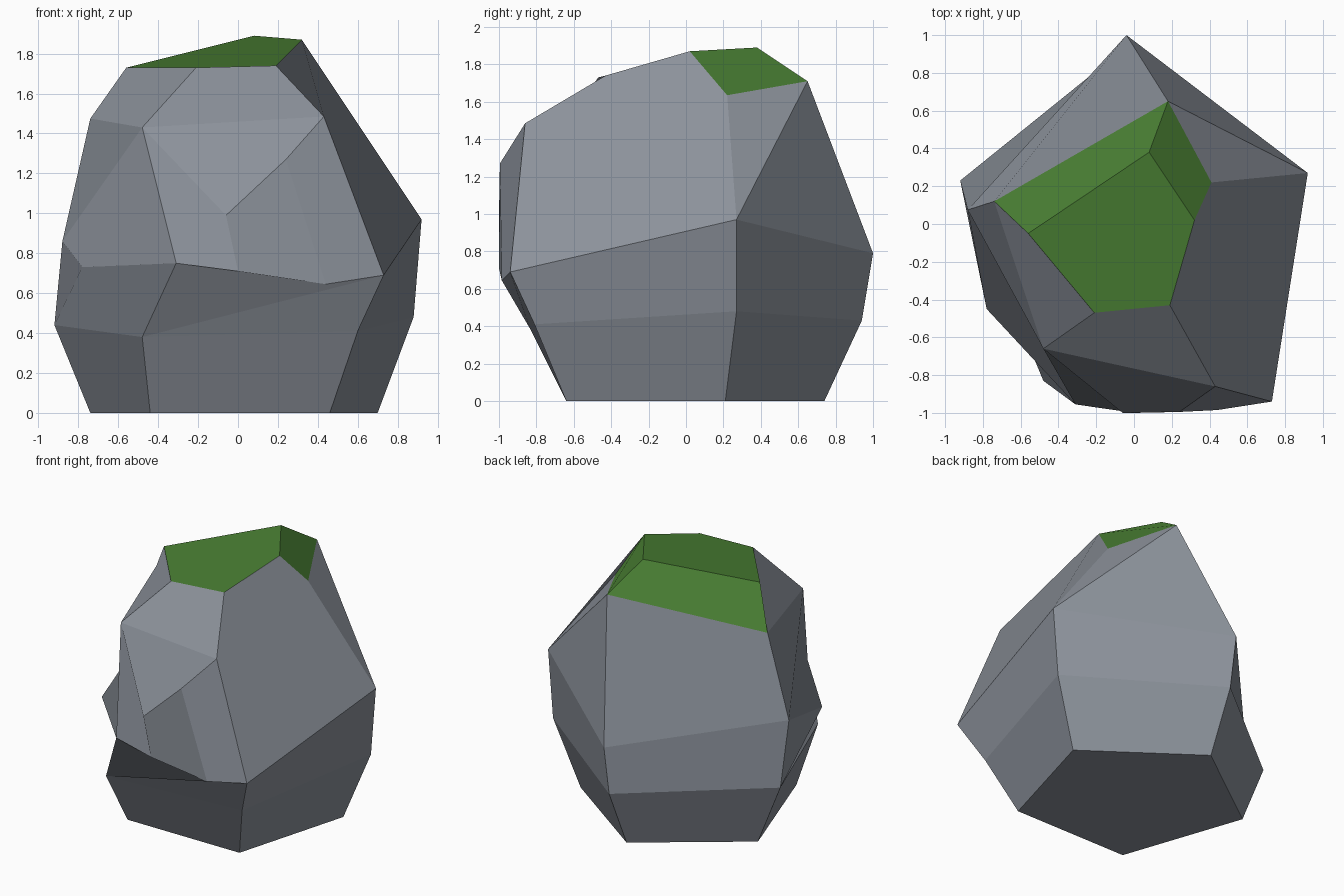
import bpy, bmesh

if "Cube" in bpy.data.objects:
    bpy.data.objects.remove(bpy.data.objects["Cube"])

def material(name, rgb):
    m = bpy.data.materials.new(name)
    m.diffuse_color = (*rgb, 1)
    m.use_nodes = True
    m.node_tree.nodes["Principled BSDF"].inputs["Base Color"].default_value = m.diffuse_color
    return m

# Three five-cornered rings: front right, right, back, left, front left
base = [(.46, -.64, 0), (.70, .21, 0), (-.04, .74, 0), (-.74, .23, 0), (-.44, -.64, 0)]
belly = [(.60, -.81, .41), (.88, .27, .48), (-.04, .94, .43), (-.92, .23, .44), (-.48, -.83, .38)]
shoulder = [(.73, -.94, .69), (.92, .27, .97), (-.04, 1, .79), (-.88, .075, .86), (-.31, -.955, .75)]

# Corners of the chipped front and the crown
corners = {
    "k": (-.78, -.45, .73),                              # left chip
    "p": (.44, -.985, .645), "q": (0, -1, .71),          # front chip
    "n": (-.06, -1, .99), "t": (.24, -.995, 1.27),
    "u": (-.48, -.66, 1.43), "v": (.43, -.86, 1.485),    # brow
    "A": (.18, .65, 1.71), "B": (.08, .38, 1.89), "C": (.41, .22, 1.635),
    "D": (.32, .02, 1.87), "E": (.19, -.43, 1.74), "F": (-.21, -.47, 1.73),
    "G": (-.56, -.05, 1.73), "H": (-.74, .12, 1.475),
}

bm = bmesh.new()
b, m, s = ([bm.verts.new(p) for p in ring] for ring in (base, belly, shoulder))
V = {key: bm.verts.new(p) for key, p in corners.items()}
V.update({str(i): v for i, v in enumerate(s)})           # digits = shoulder corners

# Lower stone: underside, foot band and belly band
bm.faces.new(b[::-1])
for i in range(5):
    j = (i + 1) % 5
    bm.faces.new((b[i], b[j], m[j], m[i]))
    if i < 3:
        bm.faces.new((m[i], m[j], s[j], s[i]))
bm.faces.new((m[3], V["k"], s[3]))
bm.faces.new((m[3], m[4], s[4], V["k"]))
bm.faces.new((m[4], m[0], s[0]))
bm.faces.new((m[4], s[0], V["p"], V["q"], s[4]))

# Upper facets, then the three crown facets
for facet in ("3k4u", "3uH", "HuFG", "u4qn", "untv", "vtp0", "tnqp", "uvEF",
              "01CDEv", "12A", "1AC", "23HA", "BGFED", "BAHG", "ABDC"):
    bm.faces.new([V[c] for c in facet])
bmesh.ops.recalc_face_normals(bm, faces=bm.faces)

# Moss covers only the crown facets
for f in bm.faces:
    f.material_index = int(min(v.co.z for v in f.verts) > 1.45)

me = bpy.data.meshes.new("mossy_rock")
bm.to_mesh(me)
bm.free()
me.materials.append(material("grey stone", (.26, .285, .325)))
me.materials.append(material("green moss", (.066, .21, .033)))
bpy.context.collection.objects.link(bpy.data.objects.new("mossy_rock", me))
